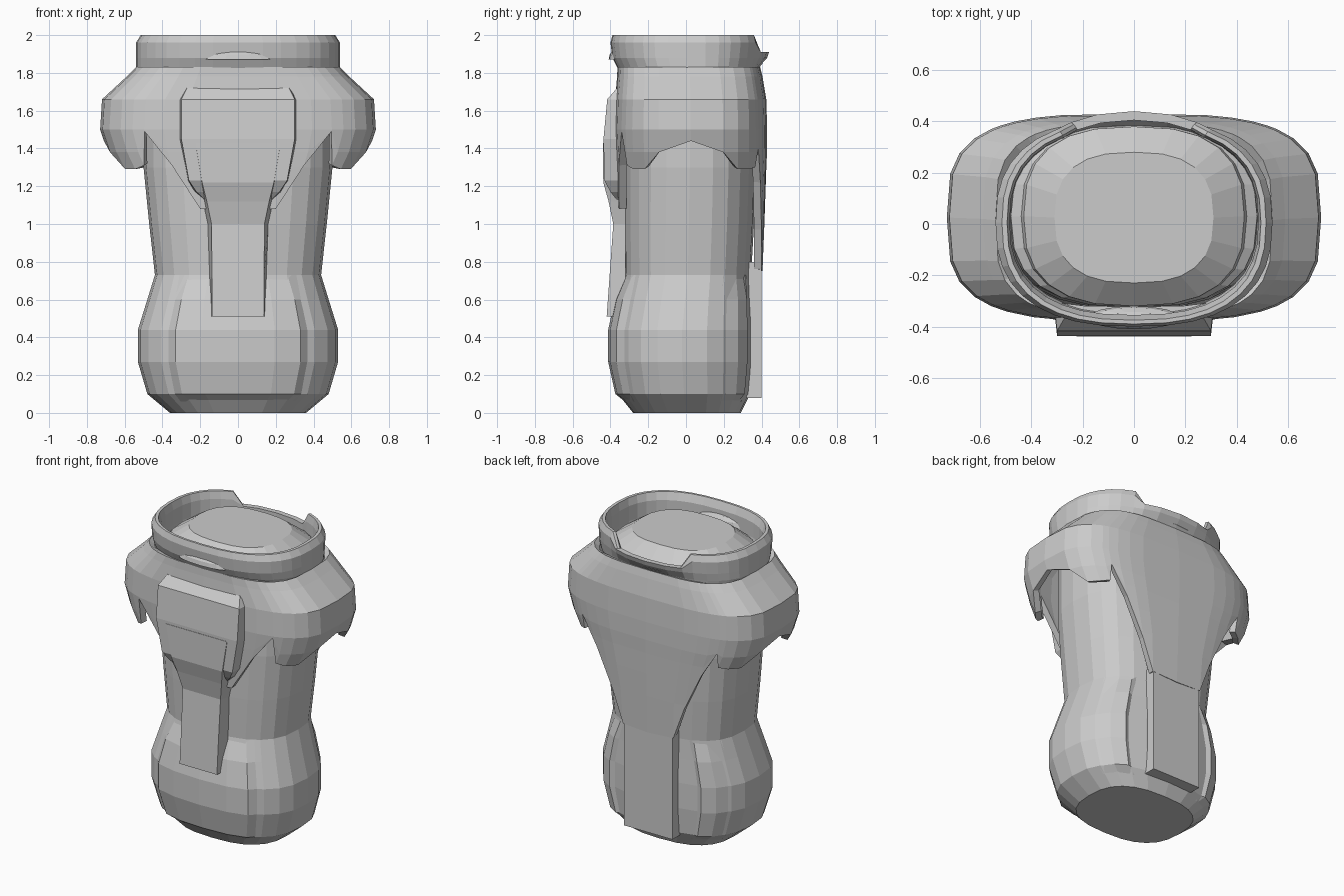
import bpy, bmesh, math

if "Cube" in bpy.data.objects:
    bpy.data.objects.remove(bpy.data.objects["Cube"])

grey = bpy.data.materials.new("plain_grey")
grey.diffuse_color = (0.6, 0.6, 0.6, 1)
grey.use_nodes = True
grey.node_tree.nodes["Principled BSDF"].inputs["Base Color"].default_value = grey.diffuse_color


def finish(name, bm, thickness=0):
    bmesh.ops.remove_doubles(bm, verts=bm.verts, dist=0.0005)
    bmesh.ops.recalc_face_normals(bm, faces=bm.faces)
    me = bpy.data.meshes.new(name)
    bm.to_mesh(me)
    bm.free()
    me.materials.append(grey)
    ob = bpy.data.objects.new(name, me)
    bpy.context.collection.objects.link(ob)
    if thickness:
        mod = ob.modifiers.new("thickness", 'SOLIDIFY')
        mod.thickness = thickness
        mod.offset = -1
    return ob


def lerp_table(table, key):
    """Linear lookup in rows sorted by their first value."""
    if key <= table[0][0]:
        return table[0][1:]
    for p, q in zip(table, table[1:]):
        if key <= q[0]:
            t = (key - p[0]) / (q[0] - p[0])
            return [u + (v - u) * t for u, v in zip(p[1:], q[1:])]
    return table[-1][1:]


def oval(deg, a, b, cy, n):
    """Point on a rounded-rectangle oval; 90 degrees is the back."""
    c, s = math.cos(math.radians(deg)), math.sin(math.radians(deg))
    return (a * math.copysign(abs(c) ** (2 / n), c),
            cy + b * math.copysign(abs(s) ** (2 / n), s))


def skin(bm, grid, wrap=True, caps=False):
    rows = [[bm.verts.new(p) for p in r] for r in grid]
    m = len(rows[0])
    for r, s in zip(rows, rows[1:]):
        for i in range(m if wrap else m - 1):
            j = (i + 1) % m
            bm.faces.new((r[i], r[j], s[j], s[i]))
    if caps:
        bm.faces.new(rows[0])
        bm.faces.new(rows[-1])


def loft(name, rings, n, degs):
    """Closed loft through rings of (z, half width, half depth, centre y)."""
    bm = bmesh.new()
    skin(bm, [[(*oval(d, a, b, cy, n), z) for d in degs] for z, a, b, cy in rings], caps=True)
    return finish(name, bm)


def plate(name, rows):
    """Loft of quads: (z, front half width, back half width, front y, back y)."""
    bm = bmesh.new()
    skin(bm, [[(-f, yf, z), (f, yf, z), (k, yb, z), (-k, yb, z)]
              for z, f, k, yf, yb in rows], caps=True)
    return finish(name, bm)


# Inner body, from the flat foot to the recessed top cap
BODY = [(0, .36, .285, .005), (.1, .48, .35, -.01), (.27, .53, .372, -.02),
        (.44, .53, .372, -.02), (.60, .48, .352, -.005), (.73, .44, .335, .01),
        (1.0, .47, .345, .015), (1.3, .50, .35, .02), (1.7, .50, .34, .02),
        (1.83, .48, .355, .03), (1.85, .44, .35, .03), (1.88, .43, .35, .03),
        (1.96, .31, .255, .025)]
loft("inner_body", BODY, 2.6, [i * 15 for i in range(24)])


# Raised panels that swell out of the lower body and fade at top and bottom
def body_panel(name, columns):
    bm = bmesh.new()
    grid = []
    for z, k in ((.06, -.2), (.1, .7), (.27, 1), (.44, 1), (.6, 1), (.73, -.2)):
        a, b, cy = lerp_table(BODY, z)
        grid.append([(*oval(d, a + o * k, b + o * k, cy, 2.6), z) for d, o in columns])
    skin(bm, grid, wrap=False)
    return finish(name, bm)


body_panel("front_lower_panel", [(231, -.004), (239, .02), (255, .02), (270, .02),
                                 (285, .02), (301, .02), (309, -.004)])
SIDE = [(28, -.004), (45, .014), (58, .02), (62, -.01)]
body_panel("right_lower_panel", SIDE)
body_panel("left_lower_panel", [(180 - d, o) for d, o in SIDE])

# Shoulder shell: hem height varies round the body (angle from the side, hem z)
SHELL = [(.75, .48, .375, .03), (1.0, .51, .385, .03), (1.29, .64, .398, .027),
         (1.38, .69, .402, .027), (1.5, .73, .405, .025), (1.66, .72, .40, .025),
         (1.78, .59, .385, .02), (1.83, .54, .378, .015)]
FRONT_HEM = [(0, 1.44), (14, 1.38), (27, 1.29), (40, 1.29), (50, 1.31), (58, 1.49),
             (69, 1.31), (79, 1.08), (90, 1.08)]
BACK_HEM = [(0, 1.44), (14, 1.38), (27, 1.29), (40, 1.29), (50, 1.30), (55, 1.40),
            (62, 1.22), (70, .97), (78, .76), (90, .75)]
columns = [(d, h) for d, h in BACK_HEM]
columns += [(180 - d, h) for d, h in BACK_HEM[-2::-1]]
columns += [(180 + d, h) for d, h in FRONT_HEM[1:]]
columns += [(360 - d, h) for d, h in FRONT_HEM[-2:0:-1]]
bm = bmesh.new()
grid = []
for level in (1.83, 1.78, 1.66, 1.5, 1.38, 1.29, 1.15, 1.0, .85, .75):
    row = []
    for d, hem in columns:
        z = max(level, hem)
        row.append((*oval(d, *lerp_table(SHELL, z), 3.3), z))
    grid.append(row)
skin(bm, grid)
finish("shoulder_shell", bm, .04)

# Collar, with a notch and a small lip at the centre of the back
COLLAR = [(1.80, .53, .365, .015), (1.83, .54, .375, .01), (1.88, .54, .395, .005),
          (1.96, .54, .405, .005), (2.0, .515, .395, .005), (2.0, .495, .38, .005),
          (1.95, .485, .365, .01), (1.85, .485, .365, .01), (1.80, .48, .355, .01)]
DEGS = [0, 10, 20, 30, 40, 50, 61, 68, 79]
DEGS = DEGS + [90] + [180 - d for d in DEGS[::-1]] + list(range(190, 360, 10))
bm = bmesh.new()
grid = []
for z, a, b, cy in COLLAR + COLLAR[:1]:
    row = []
    for d in DEGS:
        x, y = oval(d, a, b, cy, 2.5)
        notch = 1 if 65 < d < 115 else 0
        lip = .03 * notch * (1 - (x / .3) ** 2) if z > 1.84 else 0
        row.append((x, y + lip, min(z, 2.0 - .09 * notch)))
    grid.append(row)
skin(bm, grid)
finish("collar", bm)

# Small bulge on the front of the collar
bm = bmesh.new()
bmesh.ops.create_uvsphere(bm, u_segments=16, v_segments=6, radius=1)
bmesh.ops.bisect_plane(bm, geom=bm.verts[:] + bm.edges[:] + bm.faces[:],
                       plane_co=(0, 0, 0), plane_no=(0, 0, -1), clear_outer=True)
for v in bm.verts:
    v.co = (v.co.x * .18, v.co.y * .045 - .365, v.co.z * .055 + 1.87)
finish("collar_front_bulge", bm)

# Chest plate and hanging front strip
plate("chest_plate", [(1.12, .17, .17, -.36, -.33), (1.17, .22, .23, -.40, -.33),
                      (1.23, .26, .265, -.432, -.33), (1.45, .30, .312, -.437, -.33),
                      (1.66, .30, .31, -.417, -.33), (1.72, .27, .28, -.365, -.33)])
plate("front_strip", [(.51, .138, .145, -.42, -.34), (.72, .138, .15, -.405, -.32),
                      (1.0, .14, .16, -.385, -.32), (1.12, .165, .185, -.41, -.32),
                      (1.22, .19, .205, -.438, -.33), (1.43, .225, .24, -.439, -.33)])

# Long back strip
plate("back_strip", [(.08, .18, .18, .32, .40), (.45, .18, .18, .32, .40),
                     (.80, .18, .18, .32, .40)])
